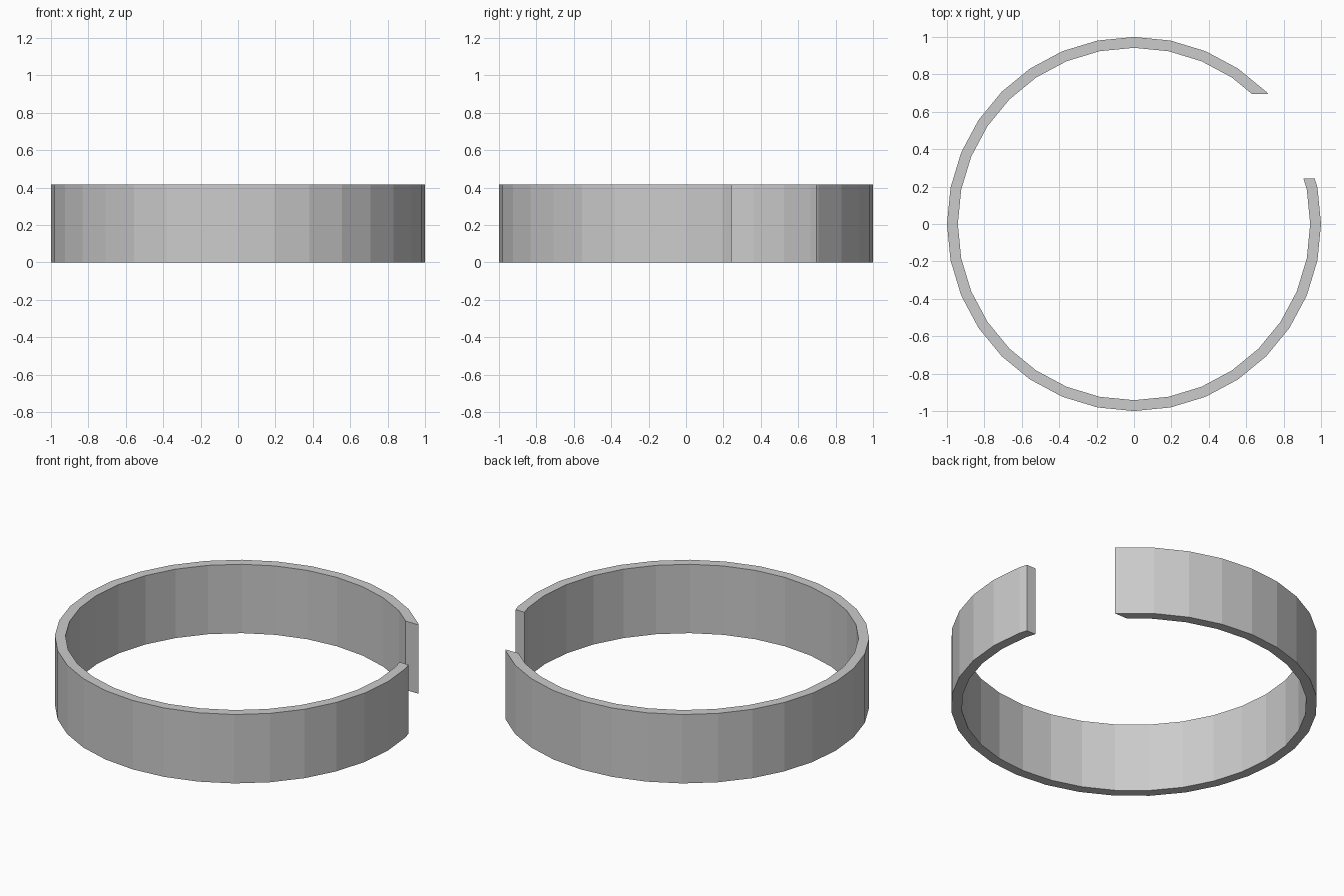
import bpy, bmesh
from math import sin, cos, pi

if "Cube" in bpy.data.objects:
    bpy.data.objects.remove(bpy.data.objects["Cube"])

SIDES, HEIGHT = 32, 0.415
R_OUT, R_IN = 1.0, 0.942
GAP_LOW, GAP_HIGH = 0.242, 0.695   # the gap is cut straight across at these y values


def corner(r, i):
    a = 2 * pi * i / SIDES
    return r * cos(a), r * sin(a)


def cut(r, i, y):
    # point at height y on the facet between corners i and i + 1
    (x0, y0), (x1, y1) = corner(r, i), corner(r, i + 1)
    return x0 + (x1 - x0) * (y - y0) / (y1 - y0), y


def arc(r):
    # from the upper end of the gap, round the back, to the lower end
    first = 3 if r == R_OUT else 4
    first = next(i for i in range(8) if corner(r, i + 1)[1] > GAP_HIGH)
    last = next(i for i in range(8) if corner(r, i + 1)[1] > GAP_LOW)
    return ([cut(r, first, GAP_HIGH)]
            + [corner(r, i) for i in range(first + 1, SIDES + last + 1)]
            + [cut(r, last, GAP_LOW)])


def add_wall(bm, points):
    return [[bm.verts.new((x, y, z)) for x, y in points] for z in (0, HEIGHT)]


# open band: inner and outer walls, rims and two end faces
bm = bmesh.new()
outer, inner = arc(R_OUT), arc(R_IN)
ob, ot = add_wall(bm, outer)
ib, it = add_wall(bm, inner)


def strip(a, b):
    # the two walls can have different corner counts near the gap: align at the far end
    n = min(len(a), len(b))
    extra = a[:len(a) - n + 1] if len(a) > n else b[:len(b) - n + 1]
    a2, b2 = a[-n:], b[-n:]
    for i in range(n - 1):
        bm.faces.new((a2[i], a2[i + 1], b2[i + 1], b2[i]))
    if len(extra) > 1:
        tip = b2[0] if len(a) > n else a2[0]
        for p, q in zip(extra, extra[1:]):
            bm.faces.new((p, q, tip))


for lower, upper in ((ob, ot), (ib, it), (ob, ib), (ot, it)):
    strip(lower, upper)
for k in (0, -1):
    bm.faces.new((ob[k], ot[k], it[k], ib[k]))
bmesh.ops.recalc_face_normals(bm, faces=bm.faces)

mesh = bpy.data.meshes.new("open_band")
bm.to_mesh(mesh)
bm.free()
bpy.context.collection.objects.link(bpy.data.objects.new("open_band", mesh))
